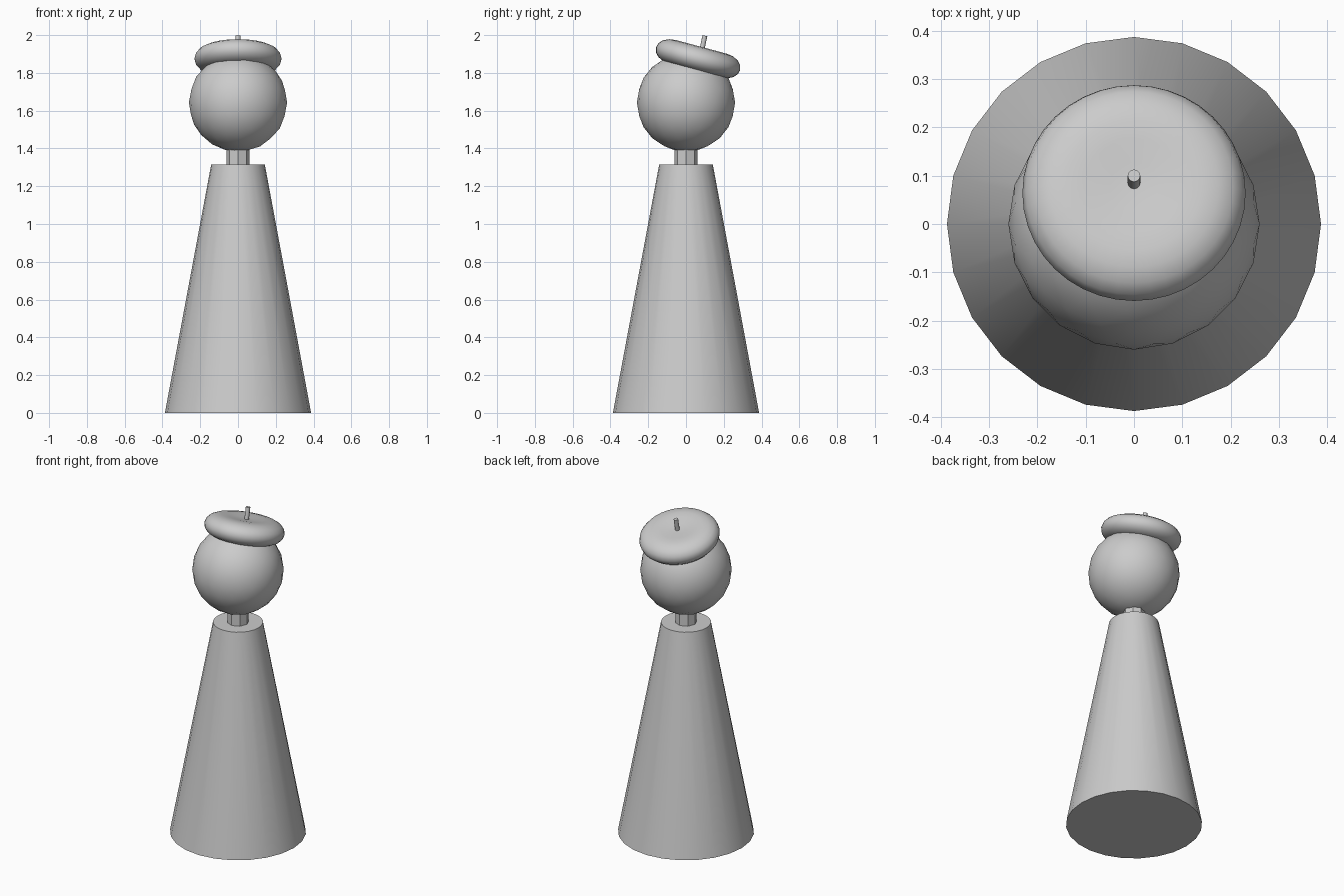
import bpy, math
from mathutils import Vector, Matrix

if "Cube" in bpy.data.objects:
    bpy.data.objects.remove(bpy.data.objects["Cube"])

grey = bpy.data.materials.new("plain grey")
grey.diffuse_color = (0.6, 0.6, 0.6, 1)
grey.use_nodes = True
grey.node_tree.nodes["Principled BSDF"].inputs["Base Color"].default_value = grey.diffuse_color


def finish(name, angle=35):
    ob = bpy.context.object
    ob.name = name
    ob.data.materials.append(grey)
    bpy.ops.object.shade_smooth_by_angle(angle=math.radians(angle))
    return ob


# Tapered body
bpy.ops.mesh.primitive_cone_add(vertices=24, radius1=0.387, radius2=0.142,
                                depth=1.315, location=(0, 0, 0.6575))
finish("body")

# Short faceted neck
bpy.ops.mesh.primitive_cylinder_add(vertices=8, radius=0.062, depth=0.2,
                                    location=(0, 0, 1.39))
finish("neck")

# Ball head
bpy.ops.mesh.primitive_ico_sphere_add(subdivisions=3, radius=0.26,
                                      location=(0, 0, 1.643))
finish("head")

# Tilted beret: a turned profile with a shallow dimple on top
top = [(0, 0.054), (0.05, 0.057), (0.10, 0.063), (0.14, 0.065),
       (0.175, 0.060), (0.205, 0.046), (0.224, 0.025), (0.231, 0)]
profile = top + [(r, -z) for r, z in reversed(top[:-1])]
n = 40
verts, rings = [], []
for r, z in profile:
    if r == 0:
        rings.append([len(verts)] * n)
        verts.append((0, 0, z))
    else:
        rings.append(list(range(len(verts), len(verts) + n)))
        verts += [(r * math.cos(math.tau * i / n), r * math.sin(math.tau * i / n), z)
                  for i in range(n)]
faces = []
for a, b in zip(rings, rings[1:]):
    for i in range(n):
        j = (i + 1) % n
        faces.append(list(dict.fromkeys((a[i], b[i], b[j], a[j]))))
mesh = bpy.data.meshes.new("beret")
mesh.from_pydata(verts, [], faces)
beret = bpy.data.objects.new("beret", mesh)
bpy.context.collection.objects.link(beret)
beret.matrix_world = Matrix.Translation((0, 0.064, 1.875)) @ Matrix.Rotation(math.radians(-15), 4, 'X')
bpy.ops.object.select_all(action='DESELECT')
beret.select_set(True)
bpy.context.view_layer.objects.active = beret
finish("beret", 60)

# Little stem on the beret
base, tip = Vector((0, 0.082, 1.91)), Vector((0, 0.1, 1.997))
axis = tip - base
bpy.ops.mesh.primitive_cylinder_add(vertices=12, radius=0.013, depth=axis.length,
                                    location=(base + tip) / 2,
                                    rotation=axis.to_track_quat('Z', 'Y').to_euler())
finish("beret_stem", 40)
